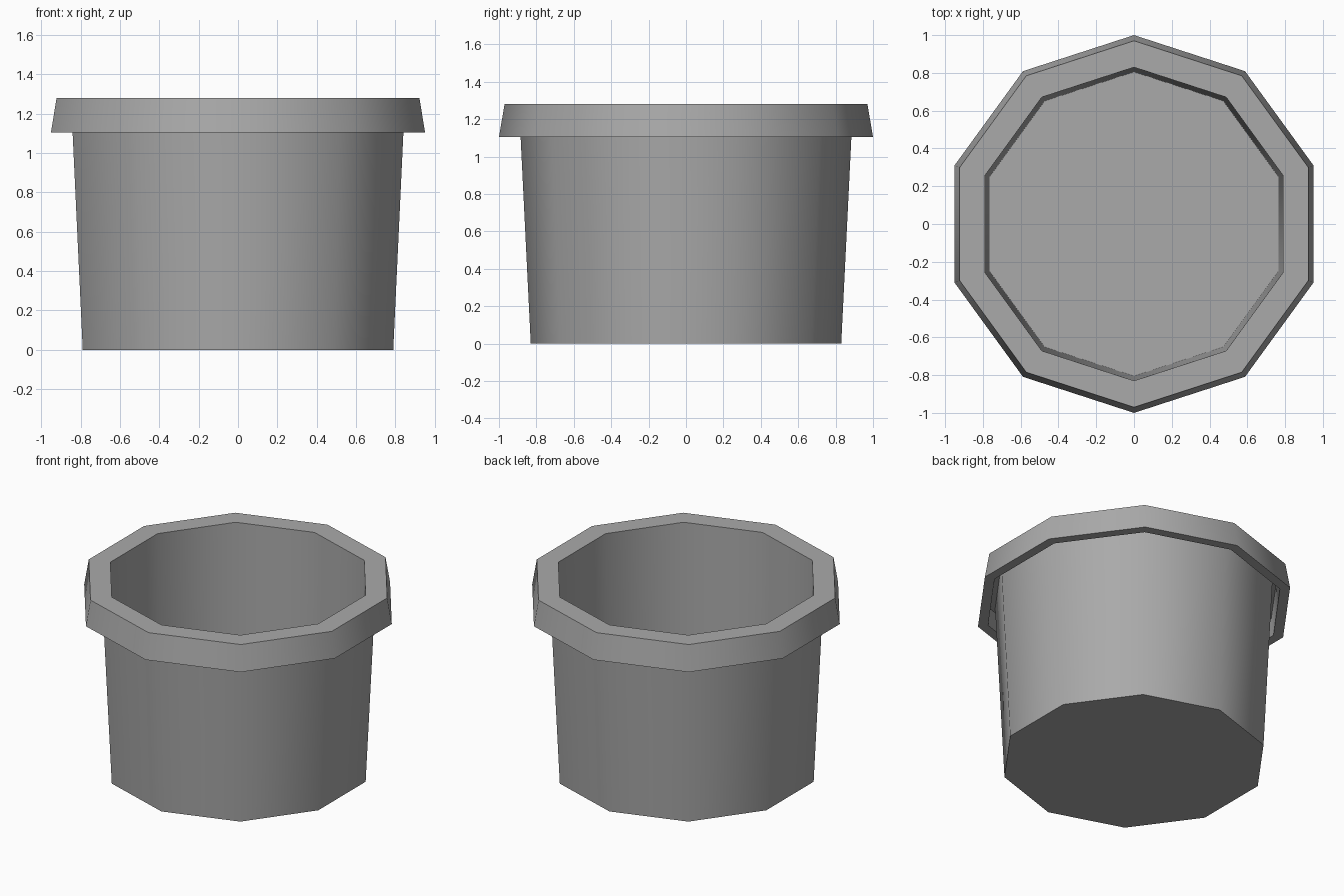
import bpy
import bmesh
import math

SIDES = 10

cube = bpy.data.objects.get("Cube")
if cube:
    bpy.data.objects.remove(cube, do_unlink=True)

# Single grey plastic colour
grey = bpy.data.materials.new("mid grey")
grey.use_nodes = True
colour = (0.4, 0.4, 0.4, 1)
grey.diffuse_color = colour
grey.node_tree.nodes["Principled BSDF"].inputs["Base Color"].default_value = colour


def lathe(name, profile):
    """Spin (radius, height) points into a ten-sided solid, capping both ends."""
    bm = bmesh.new()
    rings = []
    for r, z in profile:
        angles = [math.pi / 2 + math.tau * i / SIDES for i in range(SIDES)]
        rings.append([bm.verts.new((r * math.cos(a), r * math.sin(a), z)) for a in angles])
    for low, high in zip(rings, rings[1:]):
        for i in range(SIDES):
            j = (i + 1) % SIDES
            bm.faces.new((low[i], low[j], high[j], high[i]))
    bm.faces.new(list(reversed(rings[0])))
    bm.faces.new(rings[-1])
    bmesh.ops.recalc_face_normals(bm, faces=bm.faces)
    mesh = bpy.data.meshes.new(name)
    bm.to_mesh(mesh)
    bm.free()
    obj = bpy.data.objects.new(name, mesh)
    bpy.context.collection.objects.link(obj)
    mesh.materials.append(grey)
    return obj


# Tapered wall, overhanging hollow rim, then the inside down to the floor
pot = lathe("pot", [
    (0.83, 0.0),      # underside edge
    (0.89, 1.22),     # wall top, tucked under the rim
    (0.92, 1.22),     # hollow under the rim
    (0.935, 1.105),   # inner edge of the lip
    (1.0, 1.105),     # outer edge of the lip
    (0.97, 1.28),     # rim top, outer
    (0.83, 1.28),     # rim top, inner
    (0.805, 0.04),    # inside floor
])

# Smooth around the sides, crisp at rim and base
bpy.ops.object.select_all(action="DESELECT")
pot.select_set(True)
bpy.context.view_layer.objects.active = pot
bpy.ops.object.shade_smooth_by_angle(angle=math.radians(40))
